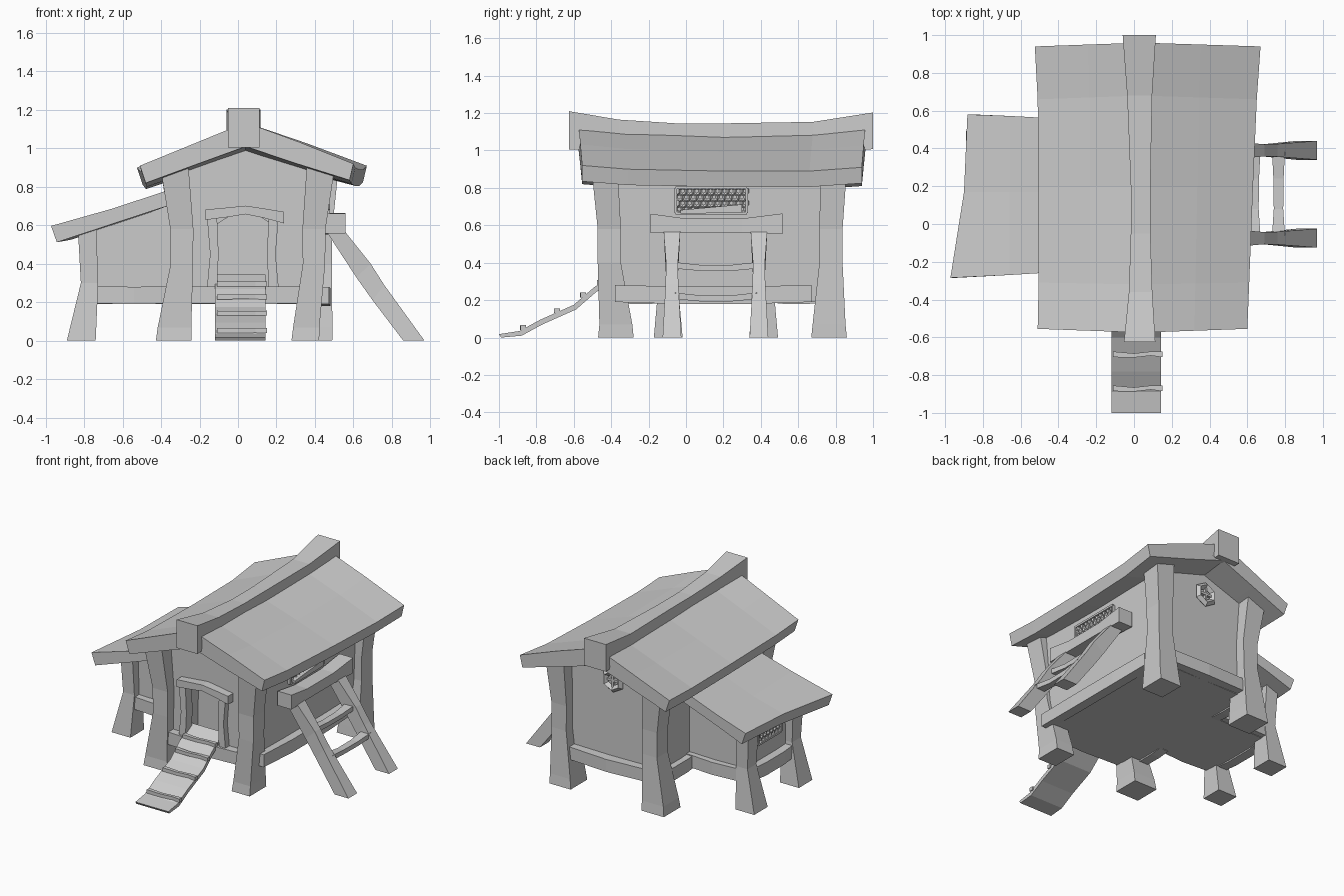
import bpy, bmesh
from math import pi, sqrt, cos, sin
from mathutils import Vector

if "Cube" in bpy.data.objects:
    bpy.data.objects.remove(bpy.data.objects["Cube"])


def make(name, bm):
    bmesh.ops.recalc_face_normals(bm, faces=bm.faces)
    me = bpy.data.meshes.new(name)
    bm.to_mesh(me)
    bm.free()
    ob = bpy.data.objects.new(name, me)
    bpy.context.collection.objects.link(ob)
    return ob


def loft(name, sections):
    """Skin closed cross-sections in order and cap both ends."""
    bm = bmesh.new()
    rings = [[bm.verts.new(p) for p in s] for s in sections]
    n = len(rings[0])
    for a, b in zip(rings, rings[1:]):
        for i in range(n):
            j = (i + 1) % n
            bm.faces.new((a[i], a[j], b[j], b[i]))
    bm.faces.new(rings[0])
    bm.faces.new(rings[-1])
    return make(name, bm)


def bar(name, axis, stations):
    """Rectangular timber; each station is (x, y, z, half width, half height)."""
    k = 'xyz'.index(axis)
    u, v = [Vector([float(i == m) for i in range(3)]) for m in range(3) if m != k]
    secs = []
    for x, y, z, w, h in stations:
        c = Vector((x, y, z))
        secs.append([c + u * w * a + v * h * b for a, b in ((-1, -1), (1, -1), (1, 1), (-1, 1))])
    return loft(name, secs)


def extrude_y(name, profile, y0, y1):
    return loft(name, [[(x, y, z) for x, z in profile] for y in (y0, y1)])


# main house walls, with a recessed arched doorway
walls = extrude_y("house_walls", [(-.33, .19), (.42, .19), (.445, .88), (.04, 1.04), (-.33, .89)], -.40, .765)
arch = [(-.125, .27), (.17, .27), (.18, .6), (.11, .65), (.04, .665), (-.04, .65), (-.12, .6)]
cutter = extrude_y("doorway_cutter", arch, -.6, -.28)
cutter.hide_render = True
cutter.hide_set(True)
cut = walls.modifiers.new("doorway", 'BOOLEAN')
cut.object = cutter
cut.operation = 'DIFFERENCE'

# nest box walls on the left
extrude_y("nest_box_walls", [(-.765, .19), (-.3, .19), (-.3, .74), (-.765, .59)], -.09, .43)

# flared corner posts of the house: x at foot, waist and top, foot half width
for name, (xa, xb, xc, w), (ya, yb, yc) in (
        ("front_left", (-.335, -.292, -.33, .092), (-.375, -.41, -.435)),
        ("back_left", (-.335, -.295, -.33, .09), (.765, .775, .79)),
        ("front_right", (.35, .395, .43, .072), (-.375, -.41, -.435)),
        ("back_right", (.405, .43, .45, .085), (.765, .775, .79))):
    bar(name + "_post", 'z', [(xa, ya, 0, w, .095), (xa + .005, ya, .07, w * .95, .088),
                              (xb, yb, .4, .058, .062), (xb, yb, .58, .06, .062), (xc, yc, .9, .073, .07)])

# flared posts of the nest box
for end, y in (("front", -.095), ("back", .415)):
    bar(f"nest_{end}_post", 'z', [(-.815, y, 0, .075, .077), (-.772, y, .3, .045, .05), (-.785, y, .59, .048, .06)])

# bottom beams, slightly bowed
def beam_x(name, x0, x1, y, bow):
    bar(name, 'x', [(x0, y, .24, .035, .045), ((x0 + x1) / 2, y + bow, .235, .035, .045), (x1, y, .24, .035, .045)])

def beam_y(name, y0, y1, x, bow):
    bar(name, 'y', [(x, y0, .235, .035, .045), (x + bow, y0 * .7 + y1 * .3, .227, .035, .047),
                    (x + bow, y0 * .3 + y1 * .7, .227, .035, .047), (x, y1, .235, .035, .045)])

beam_x("front_beam", -.29, .38, -.42, -.01)
beam_x("back_beam", -.29, .4, .785, .015)
beam_x("nest_front_beam", -.78, -.3, -.1, -.01)
beam_x("nest_back_beam", -.78, -.3, .43, .01)
beam_y("right_beam", -.38, .67, .437, .01)
beam_y("left_front_beam", -.38, -.1, -.34, 0)
beam_y("left_back_beam", .42, .76, -.34, 0)
beam_y("nest_left_beam", -.1, .42, -.78, -.01)

# main roof: sagging double slope, (y at ridge, y at eave, left x, right x, ridge z, eave z)
secs = []
for yr, ye, xl, xr, zr, ze in ((-.575, -.555, -.51, .60, 1.135, .92), (-.32, -.31, -.505, .61, 1.105, .90),
                               (.2, .2, -.505, .63, 1.085, .89), (.68, .66, -.51, .65, 1.10, .89),
                               (.96, .94, -.525, .67, 1.135, .91)):
    ml, mr, ym, zm = (xl + .04) / 2, (xr + .04) / 2, (yr + ye) / 2, (zr + ze) / 2
    secs.append([(xl, ye, ze - .01), (ml, ym, zm - .005), (.04, yr, zr), (mr, ym, zm + .005), (xr, ye, ze),
                 (xr - .02, ye, ze - .085), (mr - .02, ym, zm - .105), (.04, yr, zr - .125),
                 (ml + .02, ym, zm - .11), (xl + .03, ye, ze - .1)])
loft("main_roof", secs)

# ridge beam curving up at both ends
bar("ridge_beam", 'y', [(.03, -.625, 1.108, .083, .102), (.035, -.36, 1.085, .062, .08), (.035, -.05, 1.07, .052, .075),
                        (.035, .2, 1.07, .052, .075), (.03, .68, 1.075, .066, .078), (.028, 1.0, 1.105, .088, .098)])

# nest box roof
loft("nest_roof", [[(xl, y, zl), (-.66, ym, .685 - s), (-.34, yr, .79), (-.34, yr, .71), (-.66, ym, .605 - s),
                    (xl + .03, y, zl - .085)]
                   for y, ym, yr, xl, zl, s in ((-.285, -.27, -.25, -.972, .597, 0), (.17, .17, .17, -.90, .61, .012),
                                                (.58, .572, .555, -.882, .62, 0))])

# door frame
for side, s in (("left", -1), ("right", 1)):
    bar(f"door_{side}_jamb", 'z', [(.025 + s * .16, -.41, .28, .026, .035), (.025 + s * .148, -.41, .45, .022, .035),
                                   (.025 + s * .16, -.41, .64, .026, .035)])
bar("door_lintel", 'x', [(-.17, -.42, .655, .037, .027), (-.06, -.425, .667, .037, .025), (.04, -.43, .68, .037, .022),
                         (.14, -.425, .662, .037, .025), (.24, -.42, .64, .037, .03)])

# entrance ramp and its cleats
path = [(-1.0, .018), (-.89, .035), (-.78, .095), (-.6, .175), (-.49, .27), (-.36, .345)]
loft("ramp", [[(-.12, y, z), (.143, y, z), (.143, y + .012, max(z - .025, 0)), (-.12, y + .012, max(z - .025, 0))]
              for y, z in path])
for i, (y, z) in enumerate(((-.87, .053), (-.69, .143), (-.55, .228), (-.46, .295))):
    bar(f"ramp_cleat_{i + 1}", 'x', [(-.11, y, z, .015, .013), (0, y - .006, z, .011, .012),
                                     (.09, y + .004, z, .011, .012), (.15, y, z, .015, .013)])

# side perch: top bar, two splayed legs, two plank rungs
bar("perch_top_bar", 'y', [(.505, -.19, .61, .055, .052), (.505, 0, .598, .052, .038),
                           (.505, .3, .598, .052, .038), (.505, .515, .608, .055, .055)])
for name, y in (("front", -.075), ("back", .39)):
    loft(f"perch_{name}_leg", [[(xa, y - w, z), (xb, y - w, zb), (xb, y + w, zb), (xa, y + w, z)]
                               for xa, z, xb, zb, w in ((.455, .575, .55, .575, .045), (.615, .33, .69, .40, .032),
                                                        (.70, .21, .76, .29, .034), (.86, 0, .97, 0, .05))])
for name, x, z in (("upper", .635, .378), ("lower", .765, .215)):
    bar(f"perch_{name}_rung", 'y', [(x, -.06, z + .008, .034, .017), (x, .08, z - .006, .025, .016),
                                    (x, .24, z - .006, .027, .016), (x, .38, z + .008, .034, .017)])


# framed windows with hexagonal netting, facing sideways
def netting(name, x, y0, y1, z0, z1):
    r = .0215
    dy, dz = r * sqrt(3), r * 1.5
    bm = bmesh.new()
    rows, cols = int((z1 - z0) / dz), int((y1 - y0) / dy)
    for j in range(rows):
        for i in range(cols):
            cy = y0 + dy * (i + .5 + .5 * (j % 2))
            cz = z0 + r + dz * j
            if cy + dy / 2 > y1 + .012:
                continue
            bm.faces.new([bm.verts.new((x, cy + r * sin(k * pi / 3), cz + r * cos(k * pi / 3))) for k in range(6)])
    bmesh.ops.remove_doubles(bm, verts=bm.verts, dist=.001)
    net = make(name + "_netting", bm)
    net.modifiers.new("wires", 'WIREFRAME').thickness = .019
    for part, z in (("sill", z0), ("head", z1)):
        bar(f"{name}_{part}", 'y', [(x, y0, z, .014, .007), (x, y1, z, .014, .007)])
    for part, y in (("front_side", y0), ("back_side", y1)):
        bar(f"{name}_{part}", 'z', [(x, y, z0, .014, .007), (x, y, z1, .014, .007)])

netting("right_window", .447, -.055, .325, .665, .80)
bar("right_window_flap", 'y', [(.46, -.03, .672, .018, .01), (.46, .3, .69, .018, .022)])
netting("nest_window", -.772, .03, .29, .40, .52)

# hexagonal back window
bpy.ops.mesh.primitive_torus_add(major_segments=6, minor_segments=4, major_radius=.066, minor_radius=.024,
                                 location=(.04, .775, .835), rotation=(pi / 2, pi / 6, 0))
bpy.context.object.name = "back_window_frame"
bar("back_window_upright", 'z', [(.04, .772, .775, .008, .012), (.04, .772, .895, .008, .012)])
bar("back_window_crossbar", 'x', [(-.02, .772, .835, .012, .008), (.1, .772, .835, .012, .008)])
